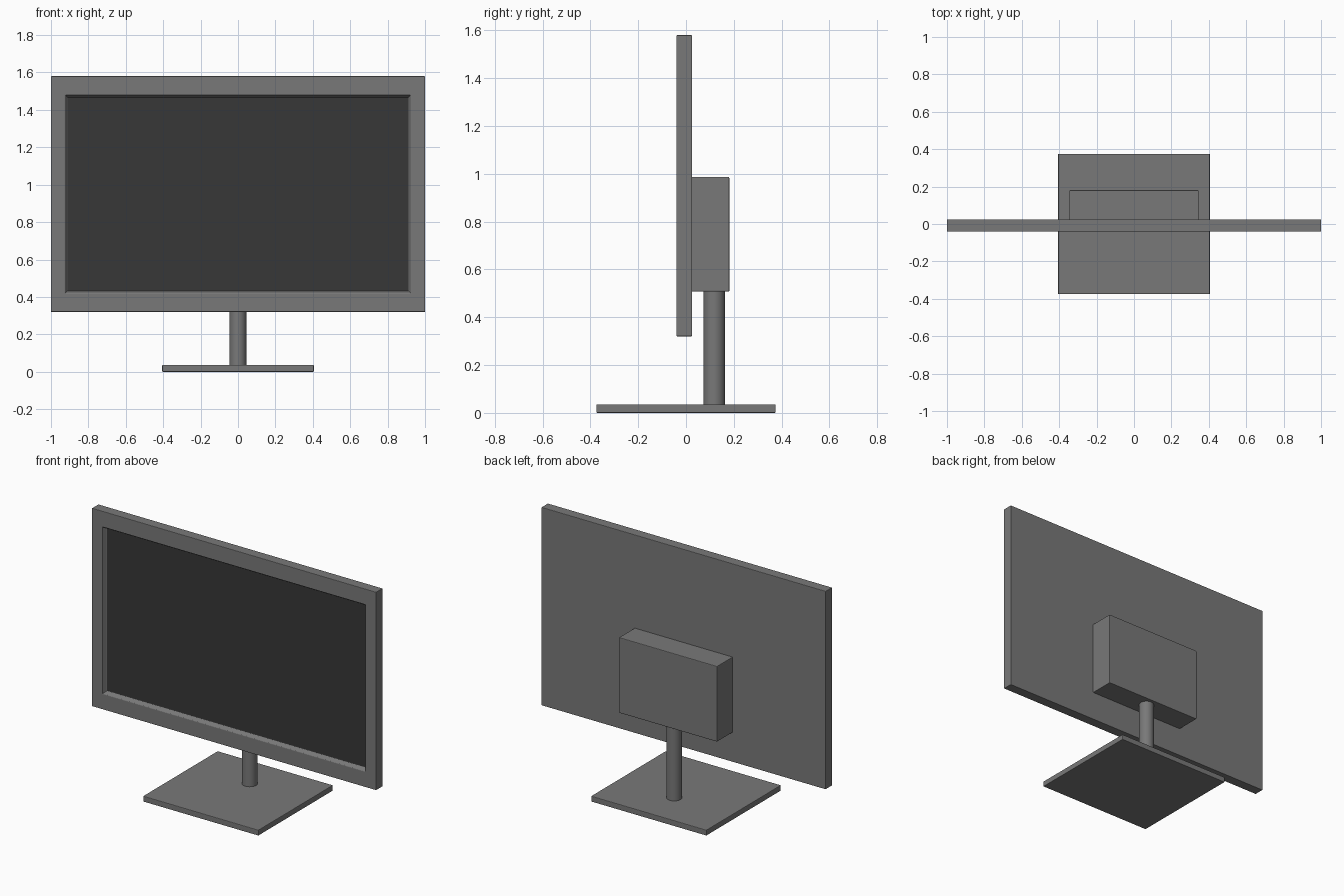
import bpy
import bmesh
from mathutils import Vector

cube = bpy.data.objects.get("Cube")
if cube:
    bpy.data.objects.remove(cube, do_unlink=True)


def make_material(name, value):
    mat = bpy.data.materials.new(name)
    mat.use_nodes = True
    colour = (value, value, value, 1)
    mat.diffuse_color = colour
    mat.node_tree.nodes["Principled BSDF"].inputs["Base Color"].default_value = colour
    return mat


grey = make_material("grey plastic", 0.19)
dark = make_material("dark screen", 0.038)


def finish(name, bm, mats):
    mesh = bpy.data.meshes.new(name)
    bmesh.ops.recalc_face_normals(bm, faces=bm.faces)
    bm.to_mesh(mesh)
    bm.free()
    obj = bpy.data.objects.new(name, mesh)
    bpy.context.collection.objects.link(obj)
    for mat in mats:
        mesh.materials.append(mat)
    return obj


def box_bmesh(low, high):
    bm = bmesh.new()
    bmesh.ops.create_cube(bm, size=1)
    low, high = Vector(low), Vector(high)
    bmesh.ops.scale(bm, vec=high - low, verts=bm.verts)
    bmesh.ops.translate(bm, vec=(low + high) / 2, verts=bm.verts)
    return bm


def soften(obj, width=0.004):
    bevel = obj.modifiers.new("soft edges", "BEVEL")
    bevel.width = width
    bevel.segments = 2
    bevel.limit_method = "ANGLE"


# Display panel: front face inset to a bezel, then sunk with a sloped lip
bm = box_bmesh((-1, -0.04, 0.32), (1, 0.025, 1.58))
bm.faces.ensure_lookup_table()
front = min(bm.faces, key=lambda f: f.calc_center_median().y)
for half_x, half_z, y in ((0.924, 0.53, -0.04), (0.912, 0.518, -0.015)):
    bmesh.ops.inset_individual(bm, faces=[front], thickness=0.01)
    for v in front.verts:
        v.co = (half_x if v.co.x > 0 else -half_x, y,
                0.95 + (half_z if v.co.z > 0.95 else -half_z))
front.material_index = 1
soften(finish("display_panel", bm, [grey, dark]), 0.003)

# Housing on the back and flat foot
soften(finish("rear_housing", box_bmesh((-0.345, 0.02, 0.507), (0.345, 0.181, 0.987)), [grey]))
soften(finish("base_plate", box_bmesh((-0.406, -0.375, 0), (0.406, 0.375, 0.036)), [grey]))

# Round stand column
bm = bmesh.new()
bmesh.ops.create_cone(bm, cap_ends=True, segments=32, radius1=0.045, radius2=0.045, depth=0.5)
bmesh.ops.translate(bm, vec=(0, 0.118, 0.275), verts=bm.verts)
column = finish("stand_column", bm, [grey])

bpy.ops.object.select_all(action="DESELECT")
column.select_set(True)
bpy.context.view_layer.objects.active = column
bpy.ops.object.shade_smooth_by_angle()
